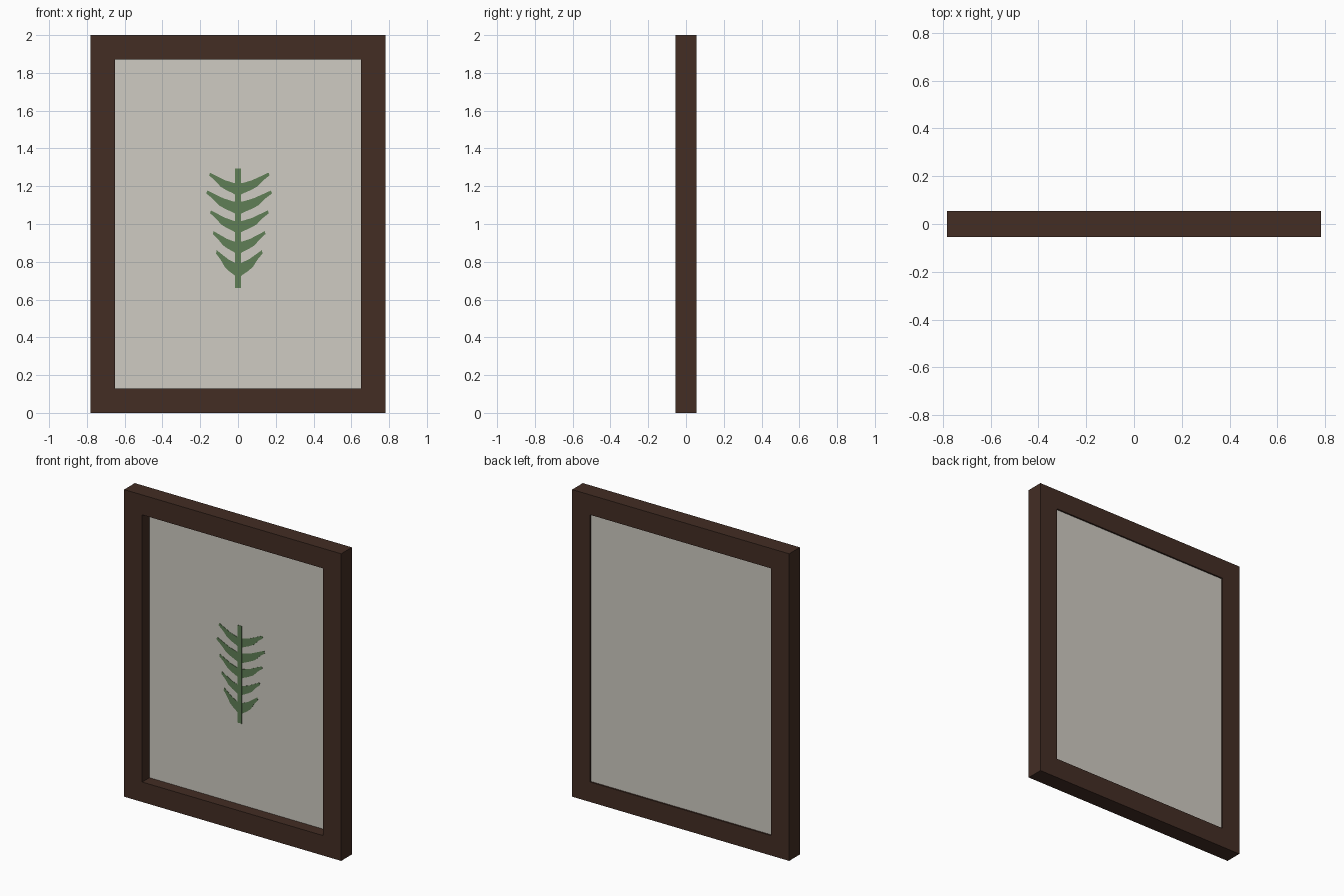
import bpy, bmesh

if "Cube" in bpy.data.objects:
    bpy.data.objects.remove(bpy.data.objects["Cube"])


def srgb(r, g, b):
    lin = lambda c: c / 12.92 if c <= 0.04045 else ((c + 0.055) / 1.055) ** 2.4
    return tuple(lin(v / 255) for v in (r, g, b)) + (1.0,)


def material(name, rgb):
    m = bpy.data.materials.new(name)
    m.diffuse_color = srgb(*rgb)
    m.use_nodes = True
    m.node_tree.nodes["Principled BSDF"].inputs["Base Color"].default_value = m.diffuse_color
    return m


wood = material("dark wood", (67, 45, 36))
paper = material("grey paper", (207, 203, 194))
green = material("leaf green", (96, 127, 86))


def finish(name, bm, mat):
    bmesh.ops.recalc_face_normals(bm, faces=bm.faces)
    me = bpy.data.meshes.new(name)
    bm.to_mesh(me)
    bm.free()
    me.materials.append(mat)
    ob = bpy.data.objects.new(name, me)
    bpy.context.collection.objects.link(ob)
    return ob


def plate(name, outline, y0, y1, mat):
    """Flat outline in x, z extruded from y0 to y1."""
    bm = bmesh.new()
    face = bm.faces.new([bm.verts.new((x, y0, z)) for x, z in outline])
    new = bmesh.ops.extrude_face_region(bm, geom=[face])["geom"]
    bmesh.ops.translate(bm, vec=(0, y1 - y0, 0),
                        verts=[v for v in new if isinstance(v, bmesh.types.BMVert)])
    return finish(name, bm, mat)


def rect(x, z0, z1):
    return [(-x, z0), (x, z0), (x, z1), (-x, z1)]


# Frame: one closed ring with a rectangular section
W, D, B = 0.782, 0.055, 0.13
outer, inner = rect(W, 0, 2), rect(W - B, B, 2 - B)
bm = bmesh.new()
loops = [[bm.verts.new((x, y, z)) for x, z in ring]
         for ring, y in ((outer, -D), (outer, D), (inner, D), (inner, -D))]
for a, b in zip(loops, loops[1:] + loops[:1]):
    for i in range(4):
        j = (i + 1) % 4
        bm.faces.new((a[i], a[j], b[j], b[i]))
finish("frame", bm, wood)

# Picture panel, deeply recessed at the front and slightly at the back
FRONT = 0.02
plate("picture_panel", inner, FRONT, 0.045, paper)

# Painted sprig: stem and five pairs of curved leaves
plate("stem", rect(0.015, 0.66, 1.295), FRONT - 0.003, FRONT, green)

# left reach, right reach, tip height, droop
leaves = [(0.153, 0.167, 1.265, 1.0), (0.168, 0.180, 1.170, 1.05),
          (0.148, 0.163, 1.065, 1.0), (0.133, 0.146, 0.955, 1.0),
          (0.116, 0.130, 0.853, 1.2)]
shape = [(0.0, -0.052), (0.15, -0.048), (0.45, -0.033), (0.75, -0.010),
         (0.97, 0.007), (1.0, -0.008), (0.8, -0.034), (0.6, -0.068),
         (0.4, -0.086), (0.18, -0.102), (0.0, -0.118)]
for n, (left, right, tip, droop) in enumerate(leaves, 1):
    for side, reach in (("left", -left), ("right", right)):
        plate(f"leaf_{side}_{n}", [(u * reach, tip + v * droop) for u, v in shape],
              FRONT - 0.002, FRONT, green)
